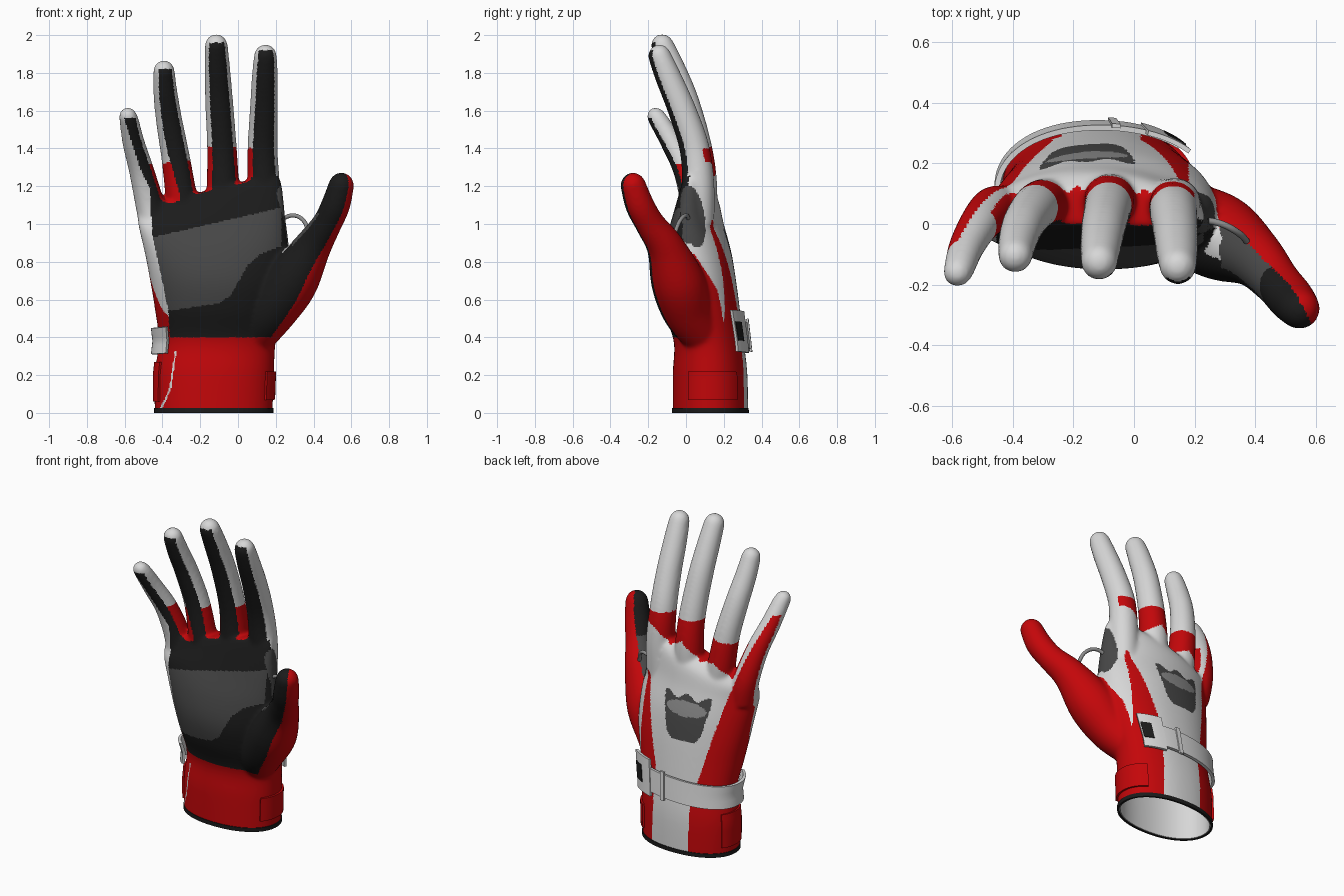
import bpy, bmesh
from math import sin, cos, pi, radians, copysign
from mathutils import Vector

cube = bpy.data.objects.get("Cube")
if cube:
    bpy.data.objects.remove(cube, do_unlink=True)

# Materials
def material(name, *rgb):
    m = bpy.data.materials.new(name)
    m.use_nodes = True
    color = (*rgb, 1)
    m.diffuse_color = color
    m.node_tree.nodes["Principled BSDF"].inputs["Base Color"].default_value = color
    return m

WHITE, RED, BLACK, GREY, SILVER = range(5)
palette = [material("white_leather", .68, .68, .68),
           material("red_leather", .55, .002, .003),
           material("black_grip", .011, .011, .011),
           material("dark_grey_patch", .063, .063, .063),
           material("mid_grey_badge", .26, .26, .26)]

# Helpers
def track(t, *points):
    """Piecewise linear value, held constant past both ends."""
    if t <= points[0][0]:
        return points[0][1]
    for (a, u), (b, v) in zip(points, points[1:]):
        if t <= b:
            return u + (v - u) * (t - a) / (b - a)
    return points[-1][1]

def spline(points, steps=6):
    """Smooth samples through tuples of any width."""
    pts = [points[0], *points, points[-1]]
    out = []
    for a, b, c, d in zip(pts, pts[1:], pts[2:], pts[3:]):
        for i in range(steps):
            t = i / steps
            out.append([q + t / 2 * (r - p + t * (2*p - 5*q + 4*r - s + t * (3*q - p - 3*r + s)))
                        for p, q, r, s in zip(a, b, c, d)])
    return out + [list(points[-1])]

def loft(bm, rings):
    rows = [[bm.verts.new(p) for p in ring] for ring in rings]
    n = len(rows[0])
    for a, b in zip(rows, rows[1:]):
        for i in range(n):
            j = (i + 1) % n
            bm.faces.new((a[i], a[j], b[j], b[i]))
    bm.faces.new(rows[0][::-1])
    bm.faces.new(rows[-1])

def add_object(name, bm, mats):
    bmesh.ops.recalc_face_normals(bm, faces=bm.faces)
    mesh = bpy.data.meshes.new(name)
    bm.to_mesh(mesh)
    bm.free()
    obj = bpy.data.objects.new(name, mesh)
    bpy.context.collection.objects.link(obj)
    for m in mats:
        mesh.materials.append(m)
    bpy.ops.object.select_all(action='DESELECT')
    obj.select_set(True)
    bpy.context.view_layer.objects.active = obj
    return obj

def power(v):
    return copysign(abs(v) ** .93, v)

def oval(x0, x1, y0, y1, a, grow=0):
    return ((x0 + x1) / 2 + ((x1 - x0) / 2 + grow) * power(cos(a)),
            (y0 + y1) / 2 + ((y1 - y0) / 2 + grow) * power(sin(a)))

# Cuff and palm sections: z, x range, y range, arch, slant
sections = [(-.08, -.44, .18, -.07, .33, 0, 0), (.2, -.44, .19, -.07, .325, 0, 0),
            (.38, -.42, .2, -.065, .305, 0, 0), (.55, -.44, .24, -.125, .285, 0, 0),
            (.7, -.465, .27, -.15, .265, .05, 0), (.85, -.49, .27, -.13, .24, .2, .05),
            (1, -.52, .25, -.08, .2, .35, .1), (1.12, -.53, .23, -.03, .17, .35, .25),
            (1.18, -.5, .2, 0, .12, .35, .25)]

def palm_ring(z, x0, x1, y0, y1, arch, slant):
    ring = []
    for i in range(64):
        x, y = oval(x0, x1, y0, y1, 2 * pi * i / 64)
        dx = x - (x0 + x1) / 2
        ring.append((x, y - arch * dx * dx, z + slant * dx))
    return ring

# Fingers and thumb: x, y, z, radius along each
digits = {
    "index": [(.13, .06, 1, .09), (.135, .065, 1.2, .086), (.13, .045, 1.4, .08),
              (.137, -.02, 1.6, .075), (.142, -.095, 1.78, .069), (.145, -.14, 1.89, .061)],
    "middle": [(-.08, .07, 1, .09), (-.08, .08, 1.2, .086), (-.085, .06, 1.4, .079),
               (-.1, -.005, 1.65, .074), (-.11, -.075, 1.83, .068), (-.115, -.125, 1.945, .061)],
    "ring": [(-.27, .06, 1, .09), (-.3, .065, 1.15, .084), (-.33, .05, 1.35, .076),
             (-.365, 0, 1.55, .07), (-.385, -.06, 1.7, .064), (-.392, -.105, 1.81, .057)],
    "little": [(-.43, .04, .95, .085), (-.465, .045, 1.1, .078), (-.51, 0, 1.28, .067),
               (-.553, -.075, 1.43, .059), (-.575, -.14, 1.54, .052), (-.583, -.16, 1.57, .048)],
    "thumb": [(.08, .1, .4, .11), (.175, .01, .54, .135), (.285, -.045, .7, .142),
              (.395, -.11, .88, .1), (.47, -.19, 1, .079), (.517, -.245, 1.1, .077),
              (.547, -.28, 1.205, .068)]}

def digit_rings(path):
    samples = spline(path)
    pts = [Vector(s[:3]) for s in samples]
    rows = []
    for i, s in enumerate(samples):
        d = (pts[min(i + 1, len(pts) - 1)] - pts[max(i - 1, 0)]).normalized()
        rows.append((pts[i], d, s[3]))
    p, d, r = rows[-1]
    for a in (25, 50, 70, 85):
        a = radians(a)
        rows.append((p + d * r * sin(a), d, r * cos(a)))
    rings = []
    for p, d, r in rows:
        u = (Vector((1, 0, 0)) - d * d.x).normalized()
        v = d.cross(u)
        rings.append([p + r * (u * cos(a) + v * sin(a))
                      for a in (2 * pi * i / 24 for i in range(24))])
    return rings

# Black grip on the palm and the finger undersides
def is_grip(x, z, n):
    if x < track(z, (.4, -.36), (.55, -.37), (.95, -.455), (1.18, -.465), (1.3, -.52), (1.55, -.6)):
        return False
    if z < 1.2 + .25 * x:
        return n.y < -.25
    rim = track(z, (1.15, -.1), (1.4, -.5)) if -.46 < x < -.22 else -.65
    tip = track(x, (-.52, 1.565), (-.46, 1.82), (-.33, 1.82), (-.2, 1.96), (-.04, 1.96), (.05, 1.92))
    return n.y < -.62 and n.x > rim and z < tip

# Colour zones of the glove body
def paint(p, n):
    x, y, z = p
    if z < .4:
        if y > .15:
            return WHITE if -.24 < x < .025 else RED
        seam = track(z, (.03, -.405), (.12, -.36), (.33, -.33))
        return WHITE if z < .33 and abs(x - seam) < .005 else RED
    # thumb and web
    if z < 1.35 and x > track(z, (.4, .17), (.57, .2), (.9, .29)):
        if .8 * n.x + .4 * n.y > track(z, (.6, -.06), (.95, -.02), (1.2, .15)):
            return RED if x > .36 or y < .22 - .65 * (z - .57) else WHITE
        return GREY if z < 1.06 and n.y > -.5 else BLACK
    if x > .19 and ((y - .04 - .15 * (1.02 - z)) / .062) ** 2 + ((z - 1.04) / .165) ** 2 < 1:
        return GREY
    if x > .2 and y < .06 and .9 < z < 1.1 and n.y > -.4:
        return GREY
    if is_grip(x, z, n):
        top = track(x, (-.45, .93), (.2, 1.08))
        low = track(x, (-.37, .54), (-.1, .58), (-.04, .62), (.05, .78), (.12, .84), (.22, .88))
        return GREY if low < z < top and x < .23 else BLACK
    # knuckle bands
    top = track(x, (-.41, 1.32), (-.22, 1.34), (-.19, 1.41), (.2, 1.4))
    low = track(x, (-.4, 1.1), (-.3, 1.19), (-.185, 1.16), (-.08, 1.28), (.035, 1.21),
                (.13, 1.31), (.18, 1.33))
    if y < .1 and x < .16:
        low -= .12
    if low < z < top and (x > -.41 or n.x > .6) and (x < .15 or n.x < .85 and y > .08):
        return RED
    # stripe along the little finger side
    edge = track(z, (.45, -.27), (1, -.4), (1.28, -.5), (1.5, -.58))
    if z < 1.5 and x < edge and n.y > track(z, (.45, -.9), (.75, -.1), (1, .15), (1.5, .3)):
        return RED
    if n.y > .1:
        # stripe toward the index finger
        if z < 1.02 and track(z, (.5, .02), (1.02, .16)) < x < .18:
            return RED
        # badge on the back of the hand
        dx = abs(x + .155)
        if .7 < z < .96 + .016 * cos(dx * 45) and dx < track(z, (.7, .08), (.74, .115), (.92, .155)):
            return SILVER if (dx / .135) ** 2 + ((z - .89) / .045) ** 2 < 1 else GREY
    return WHITE

# Glove body: blended union of palm, fingers and thumb
bm = bmesh.new()
loft(bm, [palm_ring(*s) for s in spline(sections)])
for path in digits.values():
    loft(bm, digit_rings(path))
glove = add_object("glove_body", bm, palette)
remesh = glove.modifiers.new("blend", 'REMESH')
remesh.mode = 'VOXEL'
remesh.voxel_size = .009
soften = glove.modifiers.new("soften", 'SMOOTH')
soften.factor = .5
soften.iterations = 18
for name in ("blend", "soften"):
    bpy.ops.object.modifier_apply(modifier=name)
bm = bmesh.new()
bm.from_mesh(glove.data)
bmesh.ops.bisect_plane(bm, geom=bm.verts[:] + bm.edges[:] + bm.faces[:],
                       plane_co=(0, 0, 0), plane_no=(0, 0, 1), clear_inner=True)
bm.normal_update()
for f in bm.faces:
    f.material_index = paint(f.calc_center_median(), f.normal)
    f.smooth = True
bm.to_mesh(glove.data)
bm.free()

# Plates that wrap around the wrist
def wrap(name, color, t0, t1, z0, z1, lift, thick, tilt=0):
    bm = bmesh.new()
    cols, rows = max(4, int((t1 - t0) / 4)), 6
    grid = []
    for j in range(rows + 1):
        row = []
        for i in range(cols + 1):
            a = radians(t0 + (t1 - t0) * i / cols)
            z = z0 + (z1 - z0) * j / rows + tilt * cos(a)
            box = [track(z, *[(s[0], s[k]) for s in sections]) for k in range(1, 5)]
            row.append(bm.verts.new((*oval(*box, a, lift), z)))
        grid.append(row)
    for a, b in zip(grid, grid[1:]):
        for i in range(cols):
            bm.faces.new((a[i], a[i + 1], b[i + 1], b[i]))
    bmesh.ops.remove_doubles(bm, verts=bm.verts, dist=.0001)
    obj = add_object(name, bm, [palette[color]])
    solid = obj.modifiers.new("thickness", 'SOLIDIFY')
    solid.thickness = thick
    solid.offset = 0
    bpy.ops.object.modifier_apply(modifier="thickness")
    bpy.ops.object.shade_smooth_by_angle(angle=radians(40))

wrap("cuff_trim", BLACK, 0, 360, 0, .025, -.002, .012)
wrap("cuff_lining", WHITE, 0, 360, .004, .5, -.012, .005)
wrap("thumb_side_tab", RED, -32, 42, .06, .21, .005, .012, .01)
wrap("outer_side_tab", RED, 153, 205, .06, .27, .005, .012)
wrap("wrist_strap", WHITE, 46, 220, .335, .475, .024, .018, .025)
wrap("strap_buckle", WHITE, 41, 68, .31, .53, .03, .016, .02)
wrap("buckle_opening", BLACK, 43, 55, .37, .47, .039, .007, .02)
wrap("strap_keeper", WHITE, 82, 86, .32, .495, .034, .014, .025)

# Pull loop in the thumb web
curve = bpy.data.curves.new("pull_loop", 'CURVE')
curve.dimensions = '3D'
curve.bevel_depth = .011
curve.use_fill_caps = True
line = curve.splines.new('BEZIER')
loop = [(.22, .015, 1.02), (.29, 0, 1.045), (.345, -.03, 1.02), (.375, -.06, .95)]
line.bezier_points.add(len(loop) - 1)
for point, co in zip(line.bezier_points, loop):
    point.co = co
    point.handle_left_type = point.handle_right_type = 'AUTO'
curve.materials.append(palette[SILVER])
bpy.context.collection.objects.link(bpy.data.objects.new("pull_loop", curve))
